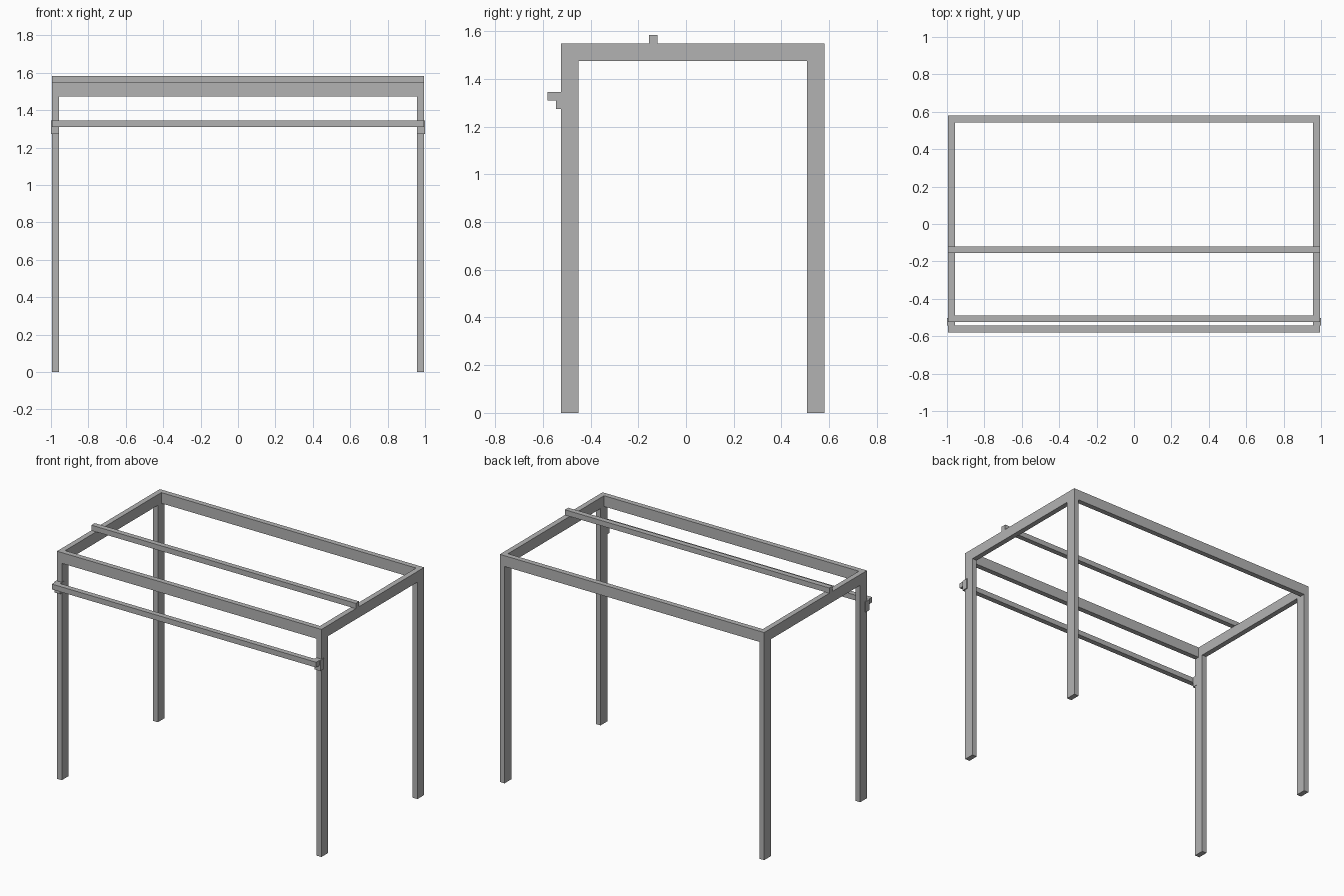
import bpy

cube = bpy.data.objects.get("Cube")
if cube:
    bpy.data.objects.remove(cube, do_unlink=True)

# Single bare-metal colour
metal = bpy.data.materials.new("grey_metal")
metal.use_nodes = True
grey = (0.45, 0.45, 0.45, 1)
metal.diffuse_color = grey
metal.node_tree.nodes["Principled BSDF"].inputs["Base Color"].default_value = grey


def box(name, x, y, z):
    """Box spanning the (low, high) pair on each axis."""
    spans = (x, y, z)
    bpy.ops.mesh.primitive_cube_add(size=1)
    ob = bpy.context.object
    ob.name = name
    for v in ob.data.vertices:
        for i, (lo, hi) in enumerate(spans):
            v.co[i] = lo if v.co[i] < 0 else hi
    ob.data.materials.append(metal)
    return ob


HALF = 0.994                    # half length of the frame
BAR = 0.036                     # bar thickness
DEEP = 0.073                    # bar depth
FRONT, BACK = -0.524, 0.58
TOP = 1.547
UNDER = TOP - DEEP

# Long rails of the top frame
box("front_rail", (-HALF, HALF), (FRONT, FRONT + BAR), (UNDER, TOP))
box("back_rail", (-HALF, HALF), (BACK - BAR, BACK), (UNDER, TOP))

# Light bars: one lying on the frame, one held in front of the legs
box("cross_bar", (-HALF, HALF), (-0.155, -0.155 + BAR), (TOP, TOP + BAR))
box("front_bar", (-HALF, HALF), (-0.58, -0.544), (1.309, 1.345))

# End rails, legs and bar brackets on both sides
for side, s in (("left", 1), ("right", -1)):
    across = sorted((s * HALF, s * (HALF - BAR)))
    box(side + "_rail", across, (FRONT + BAR, BACK - BAR), (UNDER, TOP))
    box(side + "_front_leg", across, (FRONT, FRONT + DEEP), (0, UNDER))
    box(side + "_back_leg", across, (BACK - DEEP, BACK), (0, UNDER))
    box(side + "_bracket", sorted((s * 1.0, s * 0.956)), (-0.544, -0.502), (1.273, 1.345))
